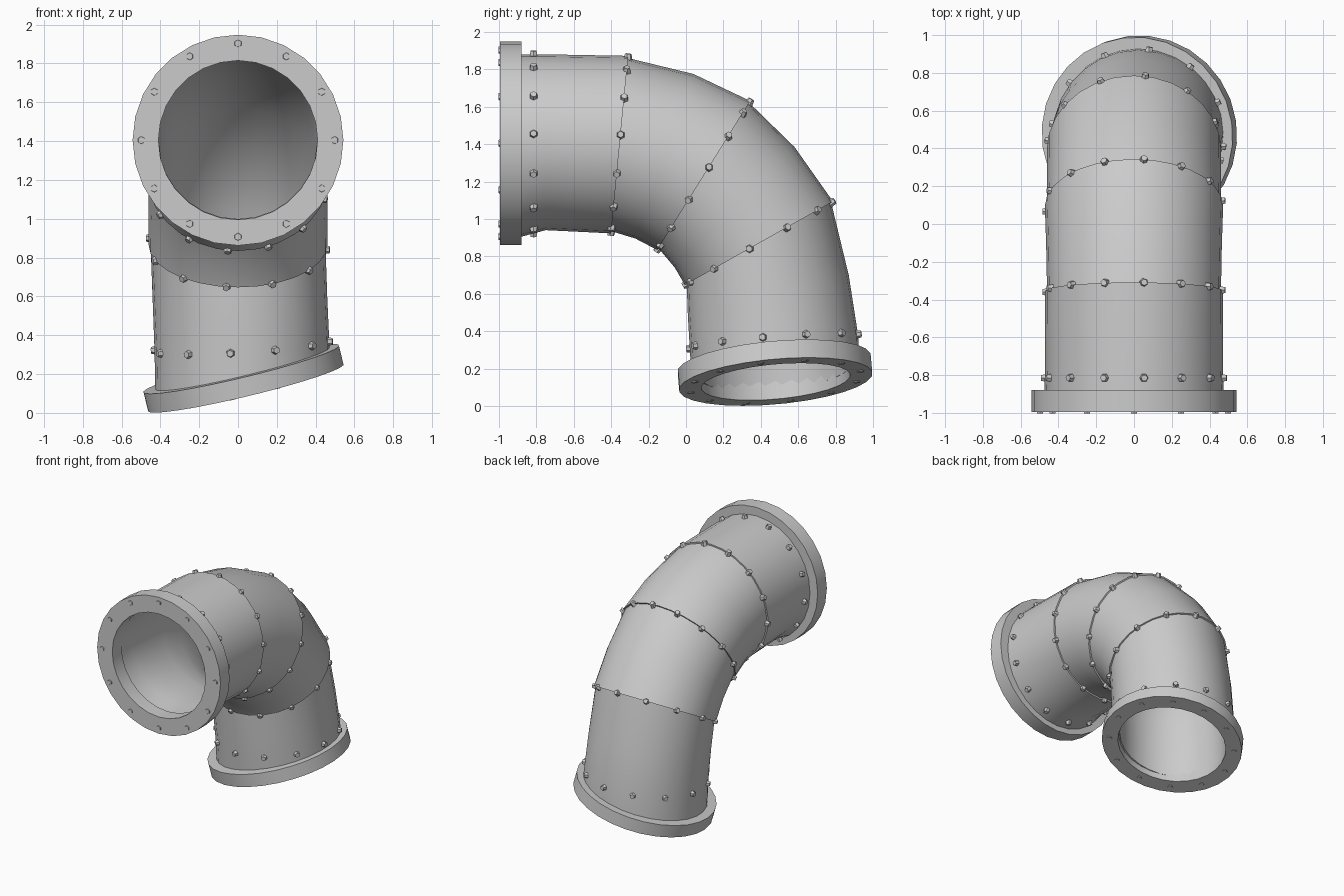
import bpy, bmesh, math
from mathutils import Vector, Matrix

if "Cube" in bpy.data.objects:
    bpy.data.objects.remove(bpy.data.objects["Cube"])

SIDES = 28

def finish(name, bm, smooth=True):
    bmesh.ops.recalc_face_normals(bm, faces=bm.faces)
    me = bpy.data.meshes.new(name)
    bm.to_mesh(me)
    bm.free()
    ob = bpy.data.objects.new(name, me)
    bpy.context.collection.objects.link(ob)
    if smooth:
        bpy.ops.object.select_all(action='DESELECT')
        bpy.context.view_layer.objects.active = ob
        ob.select_set(True)
        bpy.ops.object.shade_smooth_by_angle(angle=math.radians(32))
    return ob

def skin(bm, rings, closed=False):
    vs = [[bm.verts.new(p) for p in r] for r in rings]
    pairs = list(zip(vs, vs[1:])) + ([(vs[-1], vs[0])] if closed else [])
    for a, b in pairs:
        for i in range(len(a)):
            j = (i + 1) % len(a)
            bm.faces.new((a[i], a[j], b[j], b[i]))

# Elbow sections: outer bend y,z / inner bend y,z / centre x / half width / x tilt / seam
SECTIONS = [
    (-.95, 1.88, -.95, .91, 0, .475, 0, 0),
    (-.88, 1.88, -.88, .905, 0, .475, 0, 0),
    (-.75, 1.88, -.75, .94, 0, .47, 0, 0),
    (-.31, 1.865, -.40, .93, 0, .465, 0, 1),
    (.04, 1.775, -.27, .895, 0, .465, 0, 0),
    (.34, 1.625, -.15, .84, 0, .465, 0, 1),
    (.58, 1.385, -.06, .74, 0, .46, 0, 0),
    (.78, 1.09, .0, .65, 0, .455, 0, 1),
    (.87, .70, .01, .48, .01, .45, 0, 0),
    (.92, .38, .02, .31, .02, .45, .06, 0),
    (.93, .22, .03, .14, .025, .45, .24, 0),
]

def ring_point(s, a, k=1.0):
    top, bot = Vector((s[4], s[0], s[1])), Vector((s[4], s[2], s[3]))
    c, u = (top + bot) / 2, (top - bot) / 2
    x = Vector((1, 0, s[6])) * s[5]
    return c + (u * math.cos(a) + x * math.sin(a)) * k

def ring(s, k=1.0):
    return [ring_point(s, math.tau * i / SIDES, k) for i in range(SIDES)]

# Pipe with overlapping plates and an inner wall
outer = []
for s in SECTIONS:
    if s[7]:
        outer += [ring(s, 1.015), ring(s, .99)]
    else:
        outer.append(ring(s))
inner = [ring(s, .875) for s in reversed(SECTIONS)]
bm = bmesh.new()
skin(bm, outer + inner, closed=True)
finish("elbow_pipe", bm)

# Flanges: rings swept around their own axis, bolts on the open face
def frame(origin, axis):
    return Matrix.Translation(origin) @ Vector(axis).to_track_quat('Z', 'Y').to_matrix().to_4x4()

def flange(name, m, r_in, r_out, depth):
    bm = bmesh.new()
    prof = [(r_in, 0), (r_out, 0), (r_out, depth), (r_in, depth)]
    skin(bm, [[m @ Vector((r * math.cos(math.tau * i / SIDES), r * math.sin(math.tau * i / SIDES), z))
               for i in range(SIDES)] for r, z in prof], closed=True)
    finish(name, bm)

def add_bolt(bm, pos, normal, radius=.026, height=.04):
    bmesh.ops.create_cone(bm, cap_ends=True, segments=6, radius1=radius, radius2=radius * .7,
                          depth=height, matrix=frame(pos, normal))

front = frame((0, -.995, 1.405), (0, 1, 0))
base_axis = Vector((-.24, -.09, 1)).normalized()
base = frame((.04, .48, .13), base_axis)
flange("front_flange", front, .41, .543, .115)
flange("base_flange", base, .40, .52, .10)

bm = bmesh.new()
for m, r, n, sink in ((front, .498, 12, .013), (base, .462, 12, .015)):
    for i in range(n):
        a = math.tau * i / n
        add_bolt(bm, m @ Vector((r * math.cos(a), r * math.sin(a), sink)),
                 -(m.to_3x3() @ Vector((0, 0, 1))))
finish("flange_bolts", bm, False)

# Rivet rows beside the flanges and along the seams
def blend(a, b, t):
    return tuple(p + (q - p) * t for p, q in zip(a, b))

rows = [(blend(SECTIONS[1], SECTIONS[2], .5), 14), (SECTIONS[3], 14), (SECTIONS[5], 14),
        (SECTIONS[7], 12), (SECTIONS[9], 12)]
bm = bmesh.new()
for s, n in rows:
    centre = ring_point(s, 0, 0)
    for i in range(n):
        p = ring_point(s, math.tau * (i + .25) / n, 1.01)
        add_bolt(bm, p, p - centre, .025, .034)
finish("seam_rivets", bm, False)
